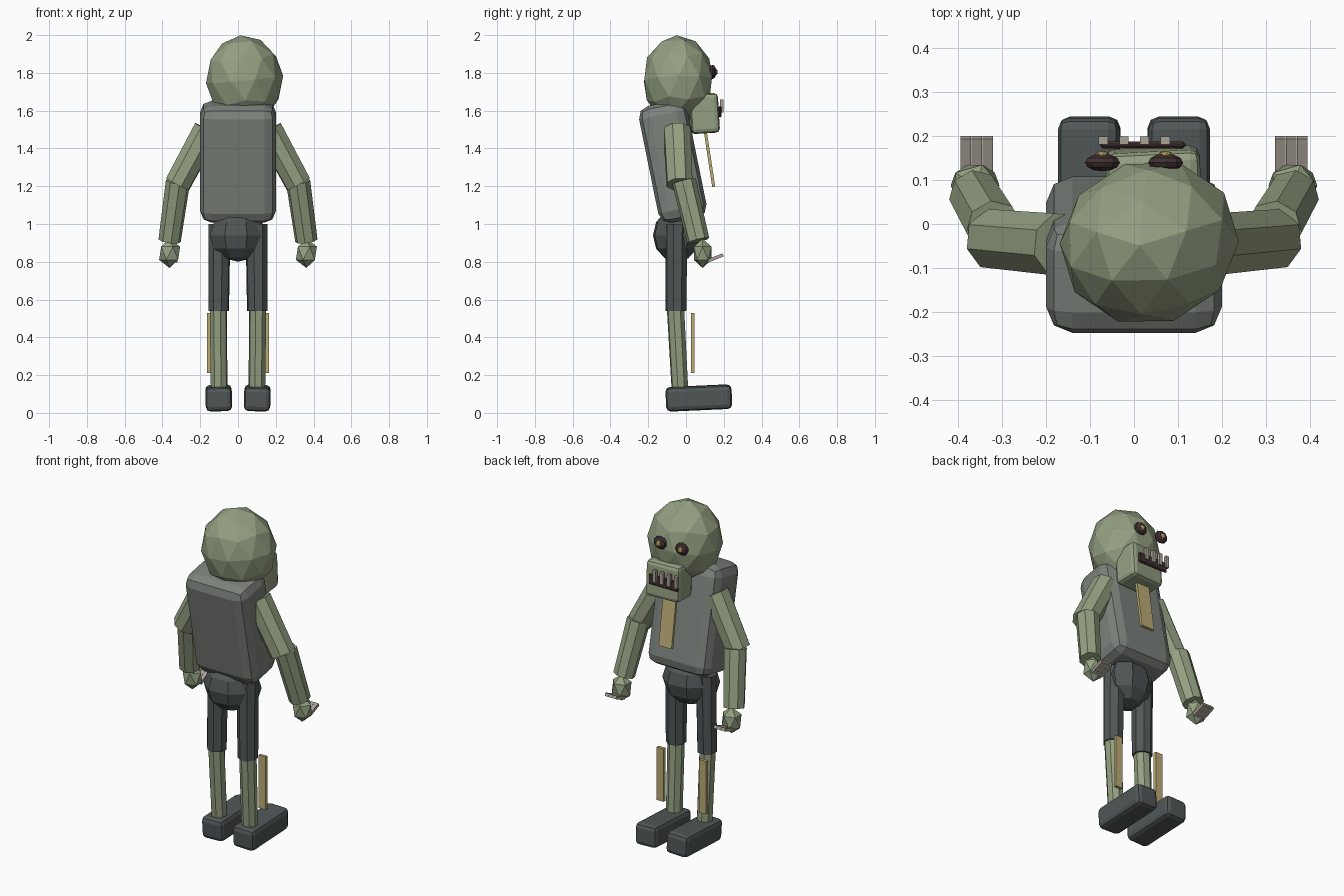
import bpy, bmesh, math
from mathutils import Vector, Matrix, Euler

if "Cube" in bpy.data.objects:
    bpy.data.objects.remove(bpy.data.objects["Cube"])


def material(name, rgb):
    m = bpy.data.materials.new(name)
    m.diffuse_color = (*rgb, 1)
    m.use_nodes = True
    m.node_tree.nodes["Principled BSDF"].inputs["Base Color"].default_value = m.diffuse_color
    return m


SKIN = material("sage_skin", (0.296, 0.352, 0.223))
SHIRT = material("grey_shirt", (0.202, 0.223, 0.202))
DARK = material("charcoal_cloth", (0.082, 0.095, 0.095))
STRAW = material("straw_cloth", (0.50, 0.41, 0.18))
BONE = material("bone", (0.40, 0.365, 0.31))
MAROON = material("dark_maroon", (0.051, 0.03, 0.03))
AMBER = material("amber", (0.42, 0.29, 0.10))


def finish(name, bm, mat, matrix):
    bm.transform(matrix)
    bmesh.ops.recalc_face_normals(bm, faces=bm.faces)
    me = bpy.data.meshes.new(name)
    bm.to_mesh(me)
    bm.free()
    me.materials.append(mat)
    ob = bpy.data.objects.new(name, me)
    bpy.context.collection.objects.link(ob)
    return ob


def place(loc, rot=(0, 0, 0)):
    return Matrix.Translation(loc) @ Euler(rot).to_matrix().to_4x4()


def box(name, loc, size, mat, rot=(0, 0, 0), bevel=0, seg=2):
    bm = bmesh.new()
    bmesh.ops.create_cube(bm, size=1)
    bm.transform(Matrix.Diagonal((*size, 1)))
    if bevel:
        bmesh.ops.bevel(bm, geom=bm.edges[:], offset=bevel, segments=seg,
                        profile=0.5, affect='EDGES')
    return finish(name, bm, mat, place(loc, rot))


def ball(name, loc, size, mat, sub, rot=(0, 0, 0)):
    bm = bmesh.new()
    bmesh.ops.create_icosphere(bm, subdivisions=sub, radius=1)
    bm.transform(Matrix.Diagonal((*size, 1)))
    return finish(name, bm, mat, place(loc, rot))


def disc_ball(name, loc, size, mat, seg, rings, rot=(0, 0, 0)):
    bm = bmesh.new()
    bmesh.ops.create_uvsphere(bm, u_segments=seg, v_segments=rings, radius=1)
    bm.transform(Matrix.Diagonal((*size, 1)))
    return finish(name, bm, mat, place(loc, rot))


def limb(name, a, b, r1, r2, mat, sides=8):
    a, b = Vector(a), Vector(b)
    bm = bmesh.new()
    bmesh.ops.create_cone(bm, cap_ends=True, segments=sides, radius1=r1,
                          radius2=r2, depth=(b - a).length)
    bm.transform(Matrix.Rotation(math.pi / sides, 4, 'Z'))
    turn = (b - a).to_track_quat('Z', 'Y').to_matrix().to_4x4()
    return finish(name, bm, mat, Matrix.Translation((a + b) / 2) @ turn)


# body
box("torso", (0, -0.07, 1.33), (0.4, 0.26, 0.63), SHIRT, (0.2, 0, 0), 0.06)
disc_ball("pelvis", (0, -0.05, 0.94), (0.16, 0.125, 0.14), DARK, 8, 6,
          (0, 0, math.pi / 8))

# head, jaw and mouth
ball("head", (0.035, -0.042, 1.765), (0.207, 0.187, 0.235), SKIN, 2, (0, -0.1, 0.3))
box("jaw", (0.045, 0.095, 1.585), (0.215, 0.15, 0.21), SKIN, (0.06, 0, 0.05), 0.022)
box("mouth", (0.02, 0.18, 1.595), (0.195, 0.016, 0.06), MAROON, bevel=0.006, seg=1)
for i in range(4):
    box(f"tooth_{i + 1}", (-0.07 + i * 0.047, 0.19, 1.625),
        (0.021, 0.018, 0.07), BONE)

# hanging chest cloth
box("chest_cloth", (0.03, 0.125, 1.34), (0.085, 0.016, 0.29), STRAW, (0.15, 0, 0))

for s, side in ((-1, "left"), (1, "right")):
    # eyes
    disc_ball(f"{side}_eye", (s * 0.072, 0.14, 1.805), (0.042, 0.038, 0.02),
              MAROON, 10, 6, (-math.pi / 2, 0, 0))
    ball(f"{side}_pupil", (s * 0.072, 0.155, 1.805), (0.02, 0.013, 0.02), AMBER, 1)

    # arms
    limb(f"{side}_upper_arm", (s * 0.163, -0.048, 1.50),
         (s * 0.32, -0.034, 1.21), 0.076, 0.072, SKIN)
    limb(f"{side}_forearm", (s * 0.318, -0.01, 1.225),
         (s * 0.362, 0.065, 0.912), 0.065, 0.06, SKIN)
    ball(f"{side}_hand", (s * 0.362, 0.088, 0.845), (0.062, 0.055, 0.078), SKIN, 1)
    for i in range(3):
        box(f"{side}_finger_{i + 1}", (s * (0.333 + i * 0.025), 0.155, 0.82),
            (0.024, 0.09, 0.018), BONE, (0.38, 0, 0))

    # legs and feet
    limb(f"{side}_thigh", (s * 0.098, -0.05, 1.0),
         (s * 0.102, -0.053, 0.54), 0.06, 0.056, DARK)
    limb(f"{side}_shin", (s * 0.104, -0.056, 0.56),
         (s * 0.1, -0.032, 0.12), 0.047, 0.045, SKIN)
    box(f"{side}_foot", (s * 0.102, 0.068, 0.079), (0.14, 0.35, 0.128), DARK,
        (0.045, s * 0.03, 0), 0.025)

    # loose trouser strips
    box(f"{side}_leg_strip", (s * 0.14, 0.035, 0.37), (0.046, 0.018, 0.315), STRAW)
